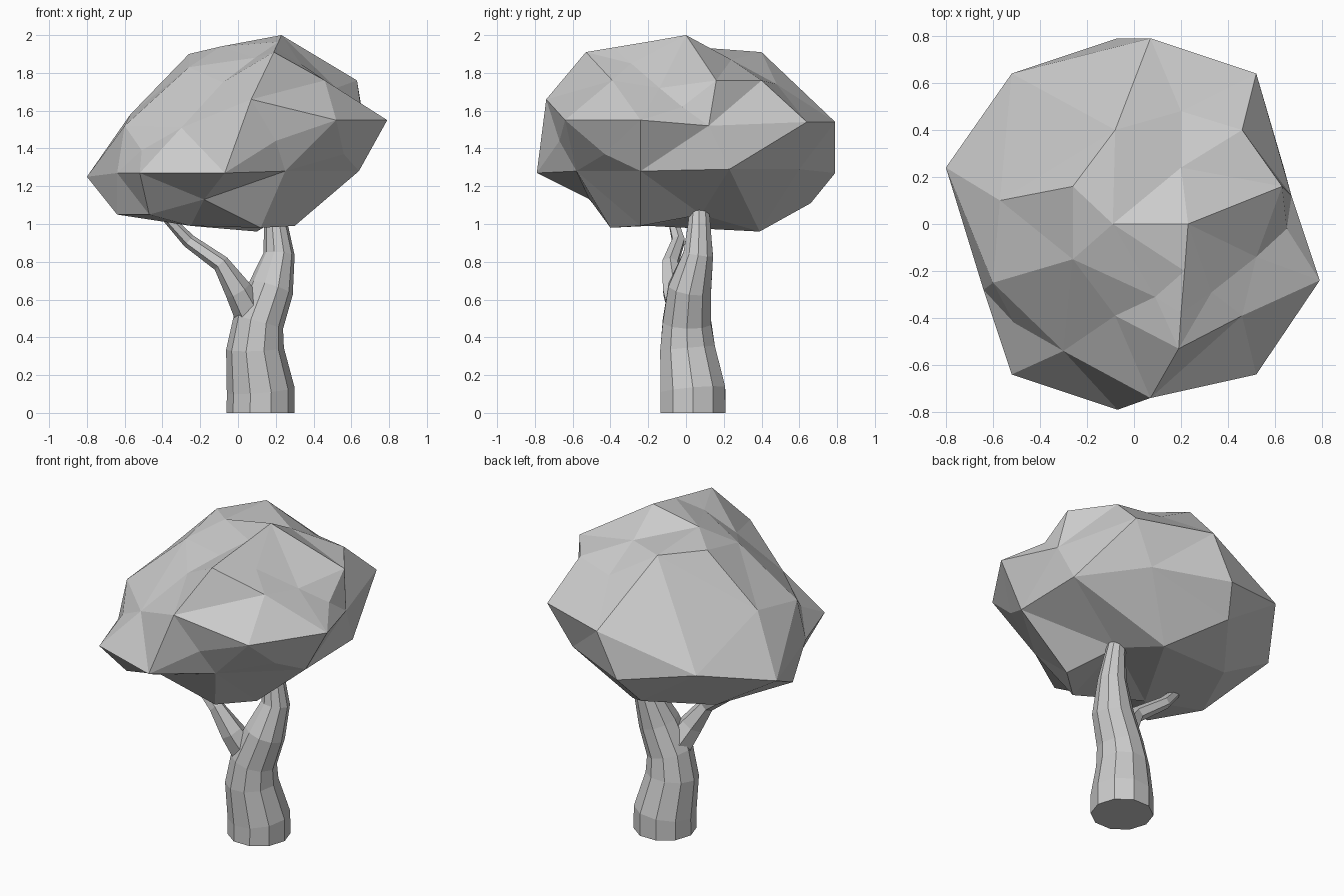
import bpy, bmesh, math
from mathutils import Vector


def finish(bm, name):
    bmesh.ops.recalc_face_normals(bm, faces=bm.faces[:])
    mesh = bpy.data.meshes.new(name)
    bm.to_mesh(mesh)
    bm.free()
    obj = bpy.data.objects.new(name, mesh)
    bpy.context.collection.objects.link(obj)
    return obj


def tube(name, path, sides, flat_base=False):
    """Faceted tube through (x, y, z, radius) rings."""
    bm = bmesh.new()
    pts = [Vector(p[:3]) for p in path]
    rings = []
    for i, p in enumerate(pts):
        tangent = pts[min(i + 1, len(pts) - 1)] - pts[max(i - 1, 0)]
        if flat_base and i == 0:
            tangent = Vector((0, 0, 1))
        rot = Vector((0, 0, 1)).rotation_difference(tangent)
        ring = []
        for k in range(sides):
            a = 2 * math.pi * k / sides
            ring.append(bm.verts.new(p + rot @ Vector((math.cos(a), math.sin(a), 0)) * path[i][3]))
        rings.append(ring)
    for lo, hi in zip(rings, rings[1:]):
        for k in range(sides):
            j = (k + 1) % sides
            bm.faces.new((lo[k], lo[j], hi[j], hi[k]))
    bm.faces.new(rings[0][::-1])
    bm.faces.new(rings[-1])
    return finish(bm, name)


def faceted_blob(name, points, center, squash):
    """Triangulate points as a star shape: hull their directions, then restore them."""
    bm = bmesh.new()
    target = {}
    for p in points:
        d = Vector(p) - center
        d.z *= squash
        target[bm.verts.new(d.normalized())] = Vector(p)
    bmesh.ops.convex_hull(bm, input=bm.verts[:])
    bmesh.ops.triangulate(bm, faces=bm.faces[:])
    for v in bm.verts:
        v.co = target[v]
    return finish(bm, name)


# Curving trunk
tube("trunk", [
    (0.12, 0.037, 0.0, 0.18), (0.12, 0.037, 0.12, 0.18),
    (0.09, 0.008, 0.34, 0.153), (0.108, 0.005, 0.48, 0.135),
    (0.175, 0.02, 0.66, 0.12), (0.217, 0.065, 0.84, 0.083),
    (0.2, 0.07, 1.0, 0.062), (0.18, 0.07, 1.12, 0.05)], 10, True)

# Side branch
tube("branch", [
    (0.07, -0.01, 0.52, 0.09), (0.0, -0.06, 0.65, 0.072),
    (-0.09, -0.085, 0.79, 0.046), (-0.26, -0.04, 0.91, 0.037),
    (-0.40, -0.08, 1.06, 0.025)], 6)

# Leaf crown: top, shoulder, widest and underside points
crown = [
    (0.23, 0, 2.0), (-0.08, 0.40, 1.91), (-0.26, 0.16, 1.90), (-0.26, -0.15, 1.83),
    (-0.08, -0.39, 1.75), (0.19, -0.53, 1.91), (0.46, -0.39, 1.76), (0.63, 0.16, 1.76),
    (0.46, 0.40, 1.76), (0.20, 0.48, 1.74), (0.09, -0.31, 1.88), (0.52, -0.14, 1.72),
    (0.215, -0.20, 1.965), (0.20, -0.38, 1.935), (0.33, -0.29, 1.85),
    (-0.09, 0, 1.94), (0.20, 0.24, 1.87),
    (0.07, -0.74, 1.66), (0.52, -0.64, 1.55), (0.79, -0.24, 1.55), (0.65, -0.02, 1.62),
    (0.67, 0.12, 1.52), (0.52, 0.64, 1.54), (0.07, 0.79, 1.54),
    (-0.57, 0.10, 1.58), (-0.30, -0.54, 1.51), (-0.60, -0.25, 1.52), (-0.51, -0.42, 1.39),
    (0.20, -0.67, 1.44), (0.56, -0.43, 1.37),
    (-0.07, -0.79, 1.27), (-0.52, -0.64, 1.27), (-0.64, -0.28, 1.27), (-0.80, 0.24, 1.25),
    (-0.52, 0.64, 1.36), (-0.07, 0.79, 1.27), (0.37, 0.60, 1.29), (0.64, 0.23, 1.29),
    (0.64, -0.24, 1.28), (0.25, -0.58, 1.28),
    (-0.18, -0.51, 1.13), (-0.64, -0.15, 1.05), (-0.47, -0.44, 1.05), (0.12, -0.40, 0.98),
    (0.30, -0.24, 0.99), (0.10, 0.39, 0.96), (-0.15, 0.66, 1.11), (-0.42, 0.30, 1.02),
    (-0.25, -0.20, 0.99), (0.20, 0.08, 1.05)]
faceted_blob("leaf_crown", crown, Vector((0, 0, 1.42)), 1.4)
